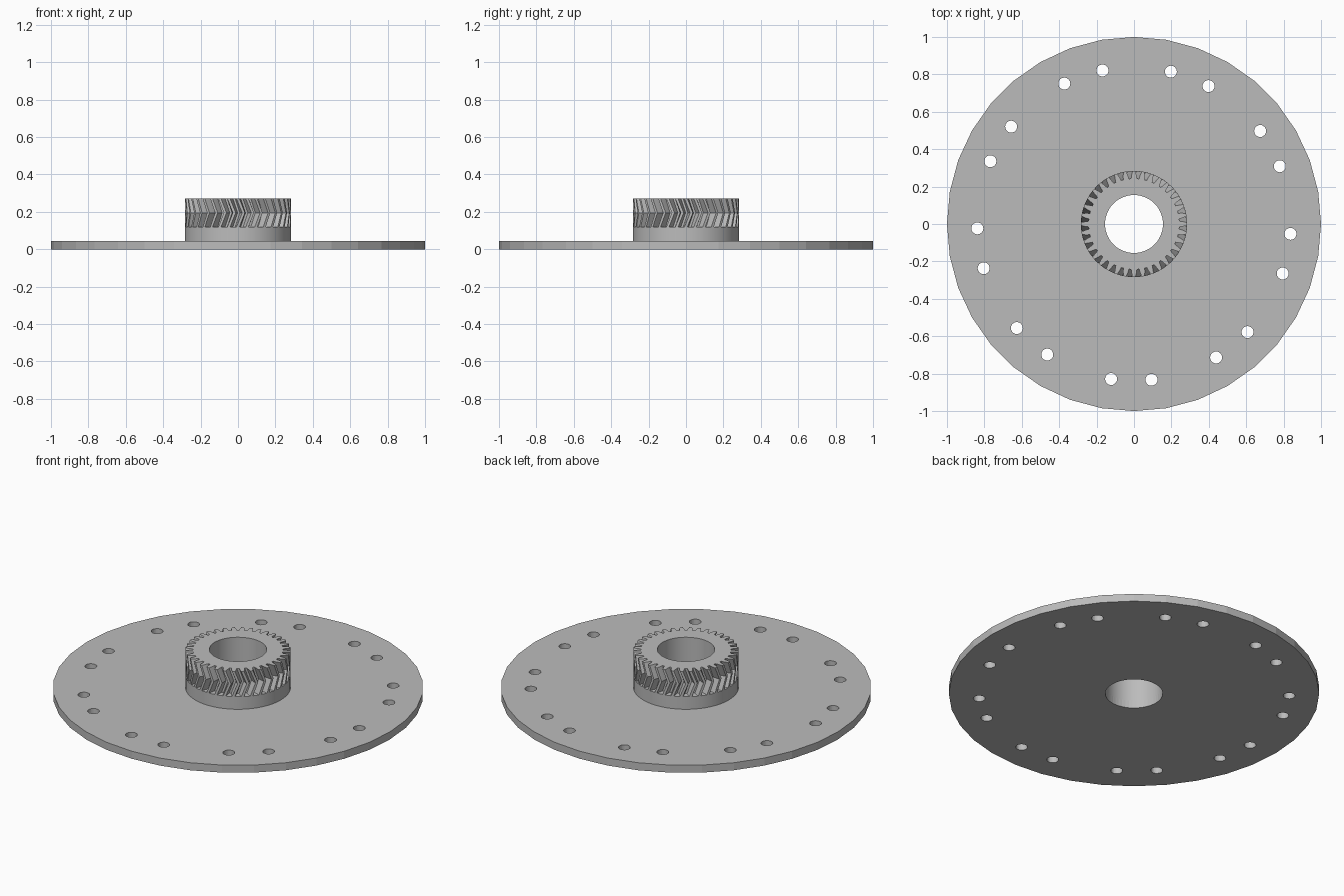
import bpy
import bmesh
from math import cos, sin, radians, pi, tau

cube = bpy.data.objects.get("Cube")
if cube:
    bpy.data.objects.remove(cube, do_unlink=True)

grey = bpy.data.materials.new("plain grey")
grey.use_nodes = True
COLOUR = (0.5, 0.5, 0.5, 1)
grey.diffuse_color = COLOUR
grey.node_tree.nodes["Principled BSDF"].inputs["Base Color"].default_value = COLOUR


def circle(radius, sides, cx=0, cy=0):
    return [(cx + radius * cos(tau * i / sides), cy + radius * sin(tau * i / sides))
            for i in range(sides)]


def loft(name, outline, holes, layers, smooth_angle=None):
    """Solid with through holes; layers are (height, outline twist in radians)."""
    bm = bmesh.new()
    cap_edges = {0: [], len(layers) - 1: []}
    for n, loop in enumerate([outline] + holes):
        rings = []
        for z, twist in layers:
            t = twist if n == 0 else 0
            rings.append([bm.verts.new((x * cos(t) - y * sin(t),
                                        x * sin(t) + y * cos(t), z)) for x, y in loop])
        count = len(loop)
        for low, high in zip(rings, rings[1:]):
            for i in range(count):
                j = (i + 1) % count
                bm.faces.new((low[i], low[j], high[j], high[i]))
        for k, edges in cap_edges.items():
            edges += [bm.edges.get((rings[k][i], rings[k][(i + 1) % count]))
                      for i in range(count)]
    for edges in cap_edges.values():
        bmesh.ops.triangle_fill(bm, edges=edges, use_beauty=True)
    bmesh.ops.recalc_face_normals(bm, faces=bm.faces)
    mesh = bpy.data.meshes.new(name)
    bm.to_mesh(mesh)
    bm.free()
    mesh.materials.append(grey)
    obj = bpy.data.objects.new(name, mesh)
    bpy.context.collection.objects.link(obj)
    if smooth_angle:
        bpy.ops.object.select_all(action='DESELECT')
        obj.select_set(True)
        bpy.context.view_layer.objects.active = obj
        bpy.ops.object.shade_smooth_by_angle(angle=radians(smooth_angle))
    return obj


BASE_TOP, HUB_TOP, GEAR_TOP = 0.045, 0.12, 0.27
bore = circle(0.155, 48)

# Base disc with nine pairs of bolt holes
bolt_holes = []
for k in range(9):
    for offset in (-7.4, 7.4):
        a = radians(29 + 40 * k + offset)
        bolt_holes.append(circle(0.032, 24, 0.838 * cos(a), 0.838 * sin(a)))
loft("base_disc", circle(1, 36), [bore] + bolt_holes, [(0, 0), (BASE_TOP, 0)])

# Plain collar below the teeth
loft("hub_collar", circle(0.284, 72), [bore], [(BASE_TOP, 0), (HUB_TOP, 0)], 30)

# Herringbone gear: (fraction of half pitch, radius) along one tooth
TEETH = 36
TOOTH = [(-0.72, 0.243), (-0.55, 0.262), (-0.3, 0.284),
         (0.3, 0.284), (0.55, 0.262), (0.72, 0.243)]
gear_outline = []
for k in range(TEETH):
    for f, r in TOOTH:
        a = (2 * k + f) * pi / TEETH
        gear_outline.append((r * cos(a), r * sin(a)))
loft("herringbone_gear", gear_outline, [bore],
     [(HUB_TOP, 0), ((HUB_TOP + GEAR_TOP) / 2, radians(6)), (GEAR_TOP, 0)], 25)
